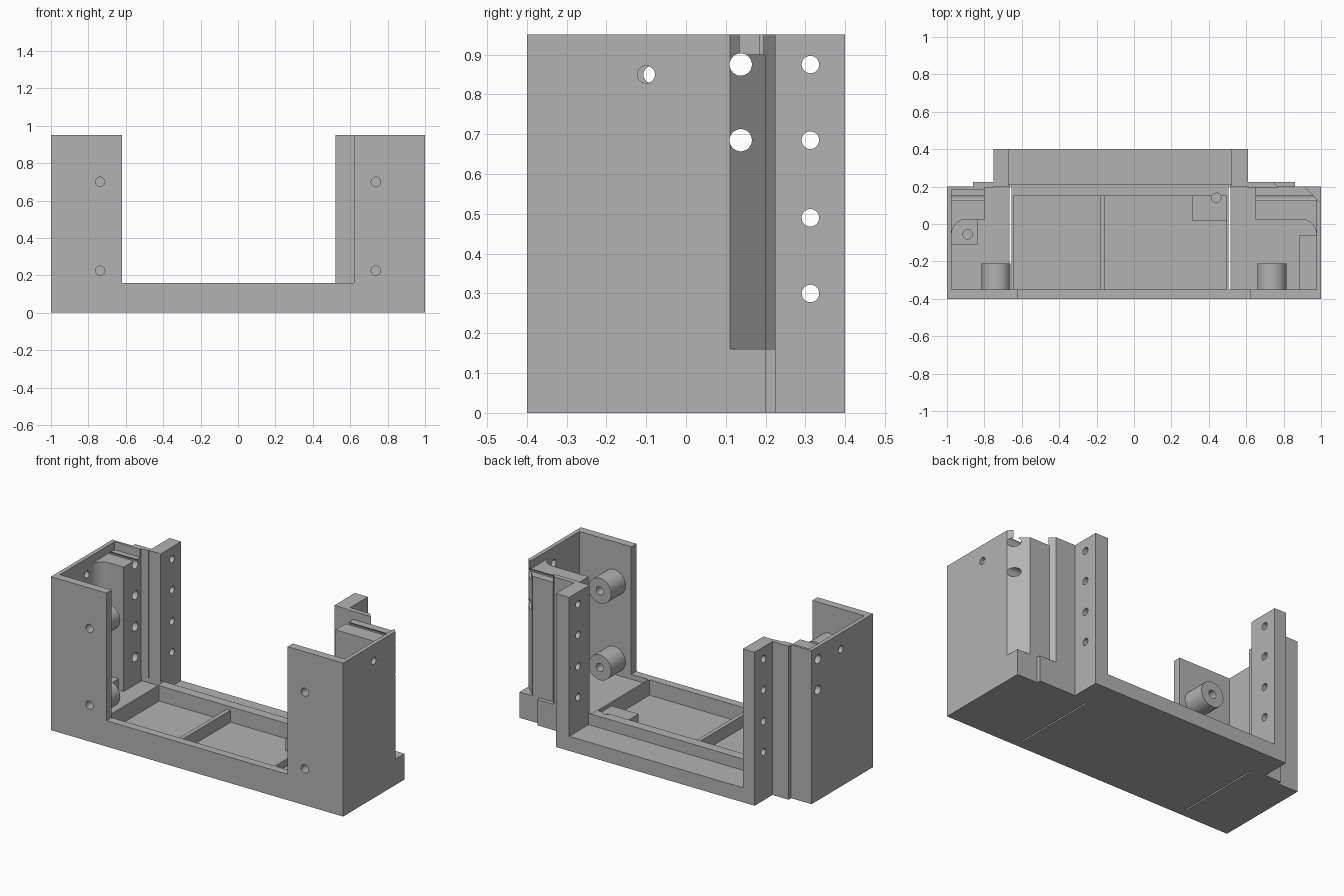
import bpy, bmesh, math
from mathutils import Matrix

cube = bpy.data.objects.get("Cube")
if cube:
    bpy.data.objects.remove(cube, do_unlink=True)

grey = bpy.data.materials.new("plain grey")
grey.use_nodes = True
grey.diffuse_color = (0.45, 0.45, 0.45, 1)
grey.node_tree.nodes["Principled BSDF"].inputs["Base Color"].default_value = (0.45, 0.45, 0.45, 1)


def finish(name, bm):
    bmesh.ops.recalc_face_normals(bm, faces=bm.faces[:])
    mesh = bpy.data.meshes.new(name)
    bm.to_mesh(mesh)
    bm.free()
    mesh.materials.append(grey)
    ob = bpy.data.objects.new(name, mesh)
    bpy.context.scene.collection.objects.link(ob)
    return ob


def prism(name, outline, z0, z1):
    bm = bmesh.new()
    face = bm.faces.new([bm.verts.new((x, y, z0)) for x, y in outline])
    top = bmesh.ops.extrude_face_region(bm, geom=[face])["geom"]
    verts = [v for v in top if isinstance(v, bmesh.types.BMVert)]
    bmesh.ops.translate(bm, verts=verts, vec=(0, 0, z1 - z0))
    return finish(name, bm)


def box(name, x0, x1, y0, y1, z0, z1):
    return prism(name, [(x0, y0), (x1, y0), (x1, y1), (x0, y1)], z0, z1)


def rod(name, axis, centre, radius, length):
    bm = bmesh.new()
    bmesh.ops.create_cone(bm, cap_ends=True, segments=32, radius1=radius,
                          radius2=radius, depth=length)
    turn = {"x": Matrix.Rotation(math.pi / 2, 4, "Y"),
            "y": Matrix.Rotation(math.pi / 2, 4, "X"),
            "z": Matrix.Identity(4)}[axis]
    bmesh.ops.transform(bm, matrix=Matrix.Translation(centre) @ turn, verts=bm.verts[:])
    return finish(name, bm)


def cut(ob, cutters):
    """Subtract each cutter from the part and discard it."""
    bpy.context.view_layer.objects.active = ob
    for cutter in cutters:
        mod = ob.modifiers.new("cut", "BOOLEAN")
        mod.operation = "DIFFERENCE"
        mod.solver = "EXACT"
        mod.object = cutter
        bpy.ops.object.modifier_apply(modifier=mod.name)
        bpy.data.objects.remove(cutter, do_unlink=True)


def smooth(ob):
    bpy.ops.object.select_all(action="DESELECT")
    ob.select_set(True)
    bpy.context.view_layer.objects.active = ob
    bpy.ops.object.shade_smooth_by_angle(angle=math.radians(30))


RIM = 0.16      # top of the base
LEDGE = 0.13    # floor inside the columns
TOP = 0.95

# Base with its rear bar and narrow rear steps
base = prism("base", [(-1, -.4), (1, -.4), (1, .2), (.86, .2), (.86, .225), (.61, .225),
                      (.61, .4), (-.75, .4), (-.75, .225), (-.86, .225), (-.86, .2), (-1, .2)],
             0, RIM)
cut(base, [
    box("rear_bar_cut", -.67, .52, .21, .5, .09, .3),
    box("tray_rim_cut", -.645, .495, -.35, .15, .14, .3),
    box("right_tray_cut", -.645, -.18, -.35, .15, .065, .3),
    prism("left_tray_cut", [(-.155, -.35), (.495, -.35), (.495, .02), (.31, .02),
                            (.31, .15), (-.155, .15)], .065, .3),
    box("right_floor_cut", -.975, -.66, -.35, .025, LEDGE, .3),
    box("right_ledge_cut", -.8, -.66, 0, .2, LEDGE, .3),
    box("left_floor_cut", .51, .975, -.35, .025, LEDGE, .3),
    box("left_ledge_cut", .51, .65, 0, .2, LEDGE, .3),
    box("right_slit", -.665, -.655, -.35, .2, -.1, .3),
    box("left_slit", .505, .515, -.35, .2, -.1, .3),
    rod("tray_screw_hole", "z", (.44, .14, .15), .025, .12),
])

# Hollow end columns: front plate, side wall and rear pillar in one profile
heights = (.875, .685, .49, .30)
arc = [(.895 + .08 * math.cos(a), -.055 + .08 * math.sin(a))
       for a in [math.pi / 2 * i / 10 for i in range(11)]]
for side, name, inner in ((1, "left", .65), (-1, "right", .8)):
    corner = [(.91, .2), (1, .11)] if side == 1 else [(1, .2)]
    profile = [(1, -.4), (.62, -.4), (.62, -.35), (.975, -.35)] + arc
    profile += [(inner, .025), (inner, .2)] + corner
    column = prism(name + "_column", [(side * x, y) for x, y in profile], LEDGE, TOP)
    xs = sorted((side * (inner - .05), side * .975))
    rear = .3 if side == 1 else .185
    cutters = [box("pillar_top_cut", xs[0], xs[1], -.1, rear, .9, 1.1),
               rod("wall_hole", "x", (side, -.0925 - side * .0075, .85), .022, .2)]
    for z in heights[:2]:
        cutters.append(rod("pillar_hole", "x", (side * .85, .1375, z), .028, .8))
    for z in heights[2:]:
        cutters.append(rod("pillar_blind_hole", "x", (side * inner, .1375, z), .028, .16))
    for z in (.225, .70):
        cutters.append(rod("plate_hole", "y", (side * .737, -.38, z), .025, .2))
    cut(column, cutters)
    smooth(column)

    # Screw bosses behind the front plate
    for z, level in ((.225, "lower"), (.70, "upper")):
        boss = rod(f"{name}_{level}_boss", "y", (side * .737, -.28, z), .078, .14)
        cut(boss, [rod("boss_hole", "y", (side * .737, -.28, z), .025, .4)])
        smooth(boss)

# Rear posts drilled sideways
for name, x0, x1 in (("right", -.75, -.67), ("left", .52, .61)):
    post = box(name + "_rear_post", x0, x1, .2, .4, RIM, TOP)
    cut(post, [rod("post_hole", "x", ((x0 + x1) / 2, .3125, z), .022, .4) for z in heights])
    smooth(post)

# Thin strips joining the pillars to the posts
box("right_joining_strip", -.86, -.75, .195, .225, RIM, TOP)
prism("left_joining_strip", [(.61, .195), (.775, .195), (.745, .225), (.61, .225)], RIM, TOP)

# Small raised details on the column floors
box("left_floor_rail", .885, .975, -.35, -.06, LEDGE, RIM)
tab = box("right_floor_tab", -.975, -.835, -.11, .025, LEDGE, .2)
cut(tab, [rod("tab_hole", "z", (-.89, -.055, .19), .025, .1)])
